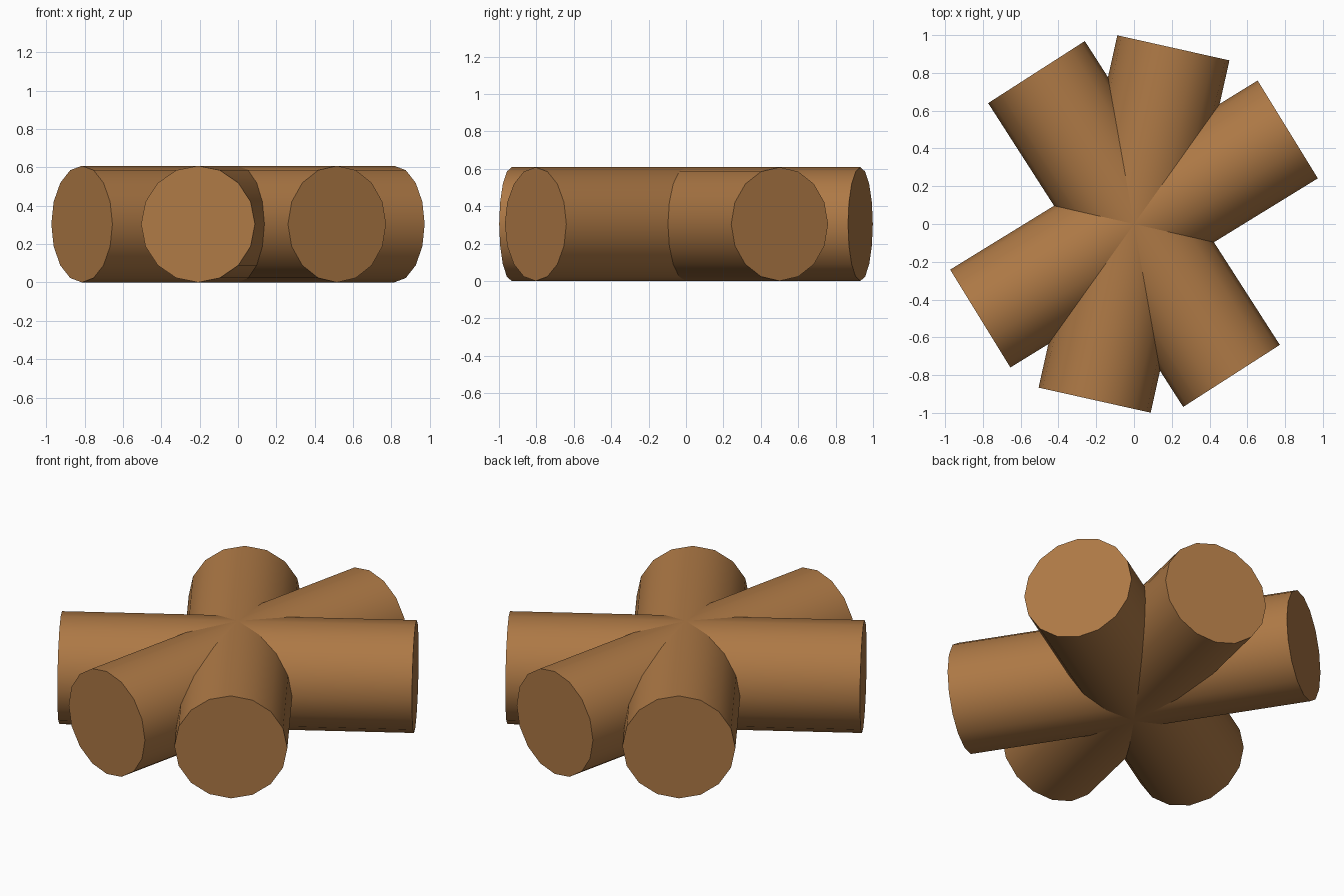
import bpy, math

if "Cube" in bpy.data.objects:
    bpy.data.objects.remove(bpy.data.objects["Cube"])

R, LENGTH, SIDES = 0.304, 1.911, 16

wood = bpy.data.materials.new("brown wood")
wood.diffuse_color = (0.42, 0.19, 0.06, 1)
wood.use_nodes = True
wood.node_tree.nodes["Principled BSDF"].inputs["Base Color"].default_value = wood.diffuse_color


def log(name, angle):
    """A log lying flat, crossing the centre at the given heading."""
    bpy.ops.mesh.primitive_cylinder_add(
        vertices=SIDES, radius=R, depth=LENGTH, location=(0, 0, R),
        rotation=(0, math.pi / 2, math.radians(angle)))
    ob = bpy.context.object
    ob.name = name
    ob.data.materials.append(wood)
    bpy.ops.object.shade_smooth_by_angle(angle=math.radians(40))


# Three equal logs crossed in a star
for name, angle in (("log_right", 31.6), ("log_middle", 77.4), ("log_left", 122.7)):
    log(name, angle)
